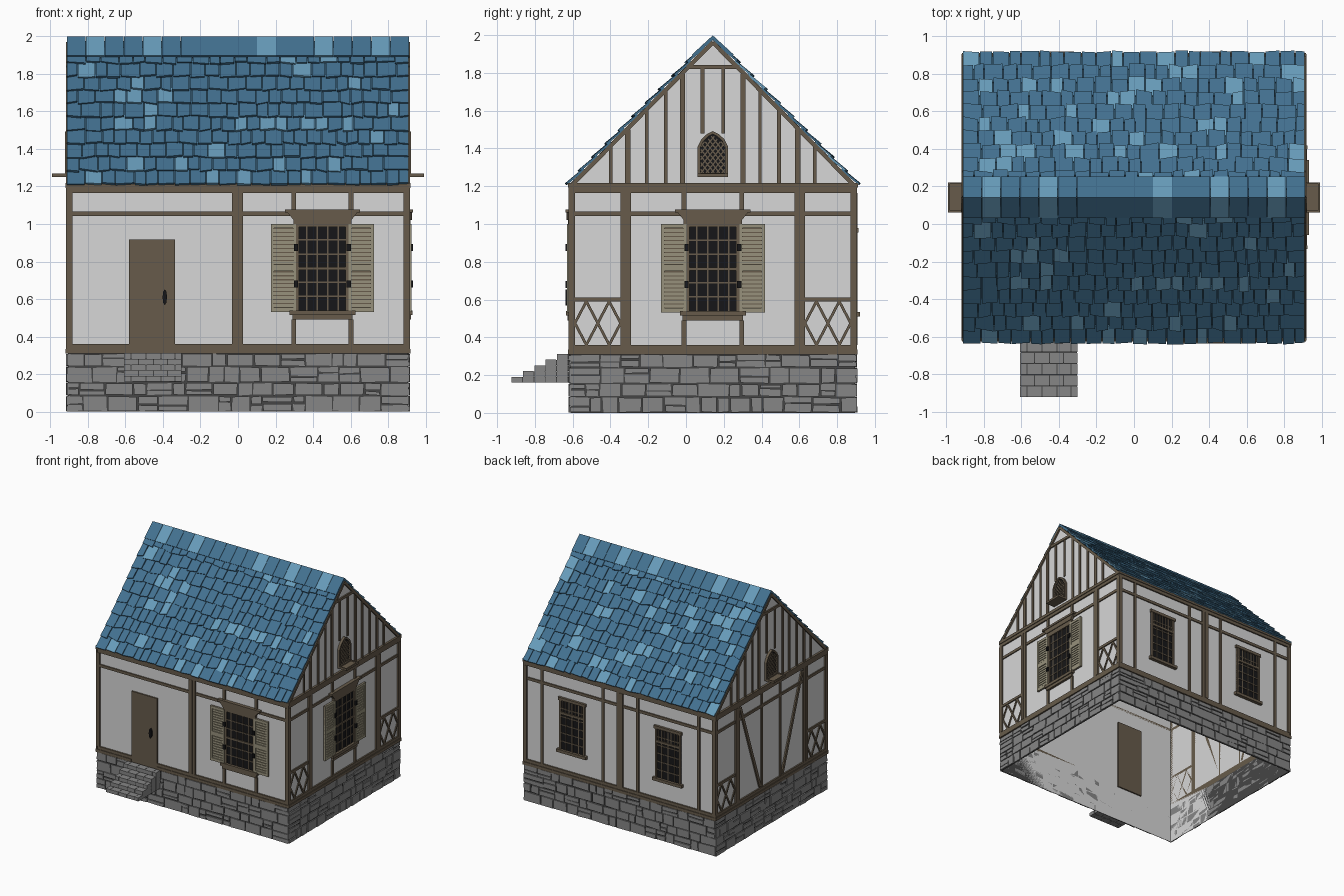
import bpy, bmesh, math, random
from mathutils import Vector

if "Cube" in bpy.data.objects:
    bpy.data.objects.remove(bpy.data.objects["Cube"])

random.seed(4)
X, YF, YB, YC, EAVE, APEX = 0.902, -0.608, 0.892, 0.142, 1.21, 1.97

COL = {"plaster": (0.68, 0.68, 0.68), "timber": (0.135, 0.105, 0.07), "shutter paint": (0.31, 0.285, 0.2),
       "glass black": (0.008, 0.008, 0.009), "stone": (0.24, 0.24, 0.24), "mortar": (0.06, 0.06, 0.06),
       "slate blue": (0.055, 0.165, 0.28), "light slate": (0.135, 0.33, 0.49), "dark slate": (0.025, 0.07, 0.115)}
MATS = {}
for n, c in COL.items():
    MATS[n] = bpy.data.materials.new(n)
    MATS[n].diffuse_color = (*c, 1)
parts = {}

# wall frames: (along, height, outward) -> world
FRONT = lambda a, z, d: Vector((a, YF - d, z))
BACK = lambda a, z, d: Vector((a, YB + d, z))
RIGHT = lambda a, z, d: Vector((X + d, a, z))
LEFT = lambda a, z, d: Vector((-X - d, a, z))
FLOOR = lambda a, b, d: Vector((a, b, d))


def prism(name, mat, fn, pts, d0, d1):
    """Extrude a 2D outline between two depths of a frame."""
    bm = parts.setdefault((name, mat), bmesh.new())
    lo = [bm.verts.new(fn(p[0], p[1], d0)) for p in pts]
    hi = [bm.verts.new(fn(p[0], p[1], d1)) for p in pts]
    fs = [bm.faces.new(lo), bm.faces.new(hi)]
    for i in range(len(pts)):
        j = (i + 1) % len(pts)
        fs.append(bm.faces.new((lo[i], lo[j], hi[j], hi[i])))
    bmesh.ops.recalc_face_normals(bm, faces=fs)


def box(name, mat, fn, a0, a1, z0, z1, d0, d1):
    prism(name, mat, fn, [(a0, z0), (a1, z0), (a1, z1), (a0, z1)], d0, d1)


def strut(name, mat, fn, p, q, w, d0, d1):
    p, q = Vector(p), Vector(q)
    t = (q - p).normalized() * w / 2
    s = Vector((-t.y, t.x))
    prism(name, mat, fn, [p + s, p - s, q - s, q + s], d0, d1)


# plaster shell, open underneath
bm = parts[("plaster_walls", "plaster")] = bmesh.new()
prof = [(YF, 0), (YF, EAVE), (YC, APEX), (YB, EAVE), (YB, 0)]
ends = [[bm.verts.new((sx * X, y, z)) for y, z in prof] for sx in (-1, 1)]
for e in ends:
    bm.faces.new(e)
for i in range(4):
    bm.faces.new((ends[0][i], ends[0][i + 1], ends[1][i + 1], ends[1][i]))
bmesh.ops.recalc_face_normals(bm, faces=bm.faces)

# stone foundation: irregular masonry on each wall
for fn, a0, a1 in ((FRONT, -.912, .912), (BACK, -.912, .912), (RIGHT, -.617, .901), (LEFT, -.617, .901)):
    box("foundation_mortar", "mortar", fn, a0 + .008, a1 - .008, 0, .312, 0, .003)
    z = 0
    for h in (.085, .07, .085, .07):
        a = a0
        while a < a1 - .001:
            b = a + random.uniform(.06, .17)
            if b > a1 - .05:
                b = a1
            cuts = [0, h]
            if random.random() < .35:
                cuts.insert(1, h * random.uniform(.35, .65))
            for c0, c1 in zip(cuts, cuts[1:]):
                j = lambda: random.uniform(.001, .007)
                prism("foundation_stones", "stone", fn,
                      [(a + j(), z + c0 + j()), (b - j(), z + c0 + j()), (b - j(), z + c1 - j()), (a + j(), z + c1 - j())],
                      0, random.uniform(.008, .015))
            a = b
        z += h

# timber frame shared by all walls
for nm, fn, a0, a1 in (("front", FRONT, -.916, .916), ("back", BACK, -.916, .916),
                       ("right", RIGHT, -.622, .906), ("left", LEFT, -.622, .906)):
    T = (nm + "_timbers", "timber", fn)
    spans = [(a0, -.58), (-.335, a1)] if nm == "front" else [(a0, a1)]
    for s, e in spans:
        box(*T, s, e, .31, .335, 0, .017)
        box(*T, s, e, .335, .36, 0, .012)
    box(*T, a0, a1, 1.165, 1.192, 0, .012)
    box(*T, a0, a1, 1.192, 1.218, 0, .018)
    box(*T, a0, a1, 1.042, 1.066, 0, .009)
    box(*T, a0, a0 + .034, .36, 1.165, 0, .014)
    box(*T, a1 - .034, a1, .36, 1.165, 0, .014)
    if nm in ("front", "back"):
        box(*T, -.032, 0, .36, 1.165, 0, .015)
        box(*T, 0, .026, .36, 1.165, 0, .011)
    else:
        for s in (-1, 1):
            # paired posts, low rail and diamond lattice at both corners
            m = lambda o: YC + s * o
            box(*T, m(.432), m(.458), .36, 1.165, 0, .011)
            box(*T, m(.458), m(.488), .36, 1.165, 0, .015)
            box(*T, m(.488), m(.74), .59, .612, 0, .011)
            for k in range(2):
                l, r = .488 + .121 * k, .488 + .121 * (k + 1)
                c = (l + r) / 2
                for e in (l, r):
                    for zz in (.36, .59):
                        strut(*T, (m(e), .475), (m(c), zz), .014, 0, .008)
            if nm == "left":
                strut(*T, (m(.42), 1.15), (m(.15), .37), .026, 0, .012)
                box(*T, m(.115), m(.135), .36, 1.165, 0, .009)

# gables: battens, collar, rake boards, pointed window with ledge
inside = lambda a, z: abs(a) <= .066 and 1.268 <= z <= 1.475 - .9 * abs(a) ** 1.0
for nm, fn in (("right", RIGHT), ("left", LEFT)):
    T = (nm + "_gable_timbers", "timber", fn)
    W = (nm + "_gable_window", "timber", fn)
    slope = lambda o: EAVE + (APEX - EAVE) * (1 - o / (YC - YF))
    for s in (-1, 1):
        strut(*T, (YC + s * .75, EAVE - .008), (YC, APEX - .008), .022, 0, .014)
        for o, w in ((.055, .02), (.16, .026), (.25, .018), (.35, .02), (.45, .028), (.54, .018)):
            z0 = 1.48 if o < .06 else 1.218
            box(*T, YC + s * o - w / 2, YC + s * o + w / 2, z0, min(1.825, slope(o + w / 2)), 0, .009)
    box(*T, YC - .14, YC + .14, 1.82, 1.842, 0, .012)
    arch = [(.08, 1.255), (.08, 1.41), (.06, 1.45), (.03, 1.477), (0, 1.492)]
    outer = arch + [(-a, z) for a, z in arch[-2::-1]]
    inner = [(a * .82, 1.37 + (z - 1.37) * .87) for a, z in outer]
    for k in range(len(outer)):
        j = (k + 1) % len(outer)
        prism(*W, [(YC + a, z) for a, z in (outer[k], outer[j], inner[j], inner[k])], 0, .02)
    prism(nm + "_gable_glass", "glass black", fn, [(YC + a, z) for a, z in inner], 0, .006)
    for s in (-1, 1):
        for k in range(-5, 9):
            run = [(s * t * .004, 1.28 + k * .035 + t * .005) for t in range(-17, 18)]
            run = [p for p in run if inside(*p)]
            if len(run) > 3:
                strut(*W, (YC + run[0][0], run[0][1]), (YC + run[-1][0], run[-1][1]), .007, .005, .011)
    L = (nm + "_gable_ledge", "timber", fn)
    box(*L, YC - .08, YC + .08, 1.25, 1.26, 0, .088)
    box(*L, YC - .08, YC + .08, 1.26, 1.268, .078, .088)
    for s in (-1, 1):
        box(*L, YC + s * .07, YC + s * .08, 1.26, 1.268, 0, .078)


def glazing(nm, fn, c, hw, z0, z1, cols, rows):
    box(nm + "_glass", "glass black", fn, c - hw, c + hw, z0, z1, 0, .006)
    F = (nm + "_frame", "timber", fn)
    for s in (-1, 1):
        box(*F, c + s * hw, c + s * (hw - .016), z0, z1, 0, .016)
    for i in range(1, cols):
        a = c - hw + 2 * hw * i / cols
        box(*F, a - .004, a + .004, z0, z1, .004, .011)
    for i in range(1, rows):
        z = z0 + (z1 - z0) * i / rows
        box(*F, c - hw, c + hw, z - .004, z + .004, .004, .011)
    return F


# large shuttered windows
for nm, fn, c in (("front_window", FRONT, .45), ("right_window", RIGHT, YC)):
    F = glazing(nm, fn, c, .14, .54, .99, 5, 6)
    box(*F, c - .14, c + .14, .755, .77, .004, .014)
    box(*F, c - .155, c + .155, .985, 1.025, 0, .018)
    prism(*F, [(c - .155, 1.022), (c + .155, 1.022), (c + .185, 1.06), (c - .185, 1.06)], 0, .024)
    box(*F, c - .2, c + .2, 1.06, 1.078, 0, .03)
    box(*F, c - .175, c + .175, .515, .54, 0, .028)
    box(*F, c - .16, c + .16, .49, .515, 0, .02)
    for s in (-1, 1):
        box(*F, c + s * .14, c + s * .165, .36, .49, 0, .01)
        box(*F, c + s * .14, c + s * .165, 1.078, 1.165, 0, .01)
        i, o = c + s * .14, c + s * .275
        box(nm + "_shutter_backs", "timber", fn, i, o, .532, 1.0, .004, .012)
        S = (nm + "_shutters", "shutter paint", fn)
        box(*S, i, i + s * .018, .532, 1.0, .008, .022)
        box(*S, o, o - s * .018, .532, 1.0, .008, .022)
        for z0, z1 in ((.532, .555), (.75, .785), (.978, 1.0)):
            box(*S, i, o, z0, z1, .008, .02)
        for b in (.558, .788):
            for k in range(9):
                box(*S, i, o, b + k * .0212, b + k * .0212 + .015, .01, .017)
        for z in (.68, .875):
            box(nm + "_hinges", "glass black", fn, i - .011, i + .011, z - .018, z + .018, .01, .03)

# plain back windows with a transom, and flanking posts
for k, c in enumerate((-.46, .45)):
    F = glazing("back_window_%d" % (k + 1), BACK, c, .12, .535, .955, 4, 6)
    box(*F, c - .12, c + .12, .835, .855, 0, .016)
    box(*F, c - .13, c + .13, .955, .98, 0, .02)
    box(*F, c - .14, c + .14, .51, .535, 0, .028)
    for i in range(1, 8):
        a = c - .12 + .03 * i
        box(*F, a - .003, a + .003, .855, .955, .004, .011)
    for s in (-1, 1):
        a = c + s * .29
        box("back_posts", "timber", BACK, a - .012, a + .012, .36, 1.165, 0, .01)

# door, set through the wall, and handle
box("door", "timber", FRONT, -.58, -.335, .31, .918, -.012, .012)
prism("door_handle", "glass black", FRONT,
      [(-.39 + .012 * math.cos(t * math.pi / 4), .61 + .042 * math.sin(t * math.pi / 4)) for t in range(8)], .01, .03)

# brick steps
for k in range(5):
    y0, z0 = -.925 + .06 * k, .16 + .0305 * k
    box("step_core", "mortar", FLOOR, -.606, -.304, y0 + .004, YF, z0 + .001, z0 + .029)
    for r in range(5 - k):
        ya = y0 + .06 * r
        e = [-.61, -.53, -.45, -.375, -.30] if (k + r) % 2 else [-.61, -.57, -.49, -.41, -.335, -.30]
        for a, b in zip(e, e[1:]):
            box("step_bricks", "stone", FLOOR, a + .002, b - .002, ya + .002, ya + .058, z0, z0 + .0305)

# roof: dark deck, rows of crooked tiles, ridge caps; mirrored over the ridge
run, rise = YC - YF, APEX - EAVE
LEN = math.hypot(run, rise)
cy, cz = run / LEN, rise / LEN
ROWS = 10
pitch = (LEN - .06) / ROWS
for s in (-1, 1):
    def slope_frame(top, tilt):
        def fn(x, u, d):
            n = d + tilt * (top - u)
            return Vector((x, YC + s * (run - u * cy + n * cz), EAVE + u * cz + n * cy))
        return fn
    box("roof_deck", "dark slate", slope_frame(0, 0), -.908, .908, -.012, LEN, .001, .006)
    for r in range(ROWS):
        u = r * pitch - .015
        fn, x = slope_frame(u + pitch, .1), -.912
        while x < .911:
            w = random.uniform(.055, .105)
            e = .912 if x + w > .87 else x + w
            j = lambda: random.uniform(-.012, .012) if r else random.uniform(-.006, .006)
            light = random.random() < .16
            prism("light_roof_tiles" if light else "roof_tiles", "light slate" if light else "slate blue", fn,
                  [(x + .002, u + j()), (e - .003, u + j()), (e - .003, u + pitch + .02), (x + .002, u + pitch + .02)],
                  .003, .012 + random.uniform(0, .005))
            x = e
    for k in range(18):
        light = k % 3 == 1 and k != 7
        x = -.912 + k * 1.824 / 18
        box("light_ridge_caps" if light else "ridge_caps", "light slate" if light else "slate blue",
            slope_frame(LEN, .05), x + .001, x + .1003, LEN - .13, LEN + .02, .004, .021)

# turn every part into an object
for (name, mat), bm in parts.items():
    me = bpy.data.meshes.new(name)
    bm.to_mesh(me)
    bm.free()
    me.materials.append(MATS[mat])
    bpy.context.collection.objects.link(bpy.data.objects.new(name, me))

for m in bpy.data.materials:
    if m.users and not m.is_grease_pencil:
        m.use_nodes = True
        m.node_tree.nodes["Principled BSDF"].inputs["Base Color"].default_value = m.diffuse_color
